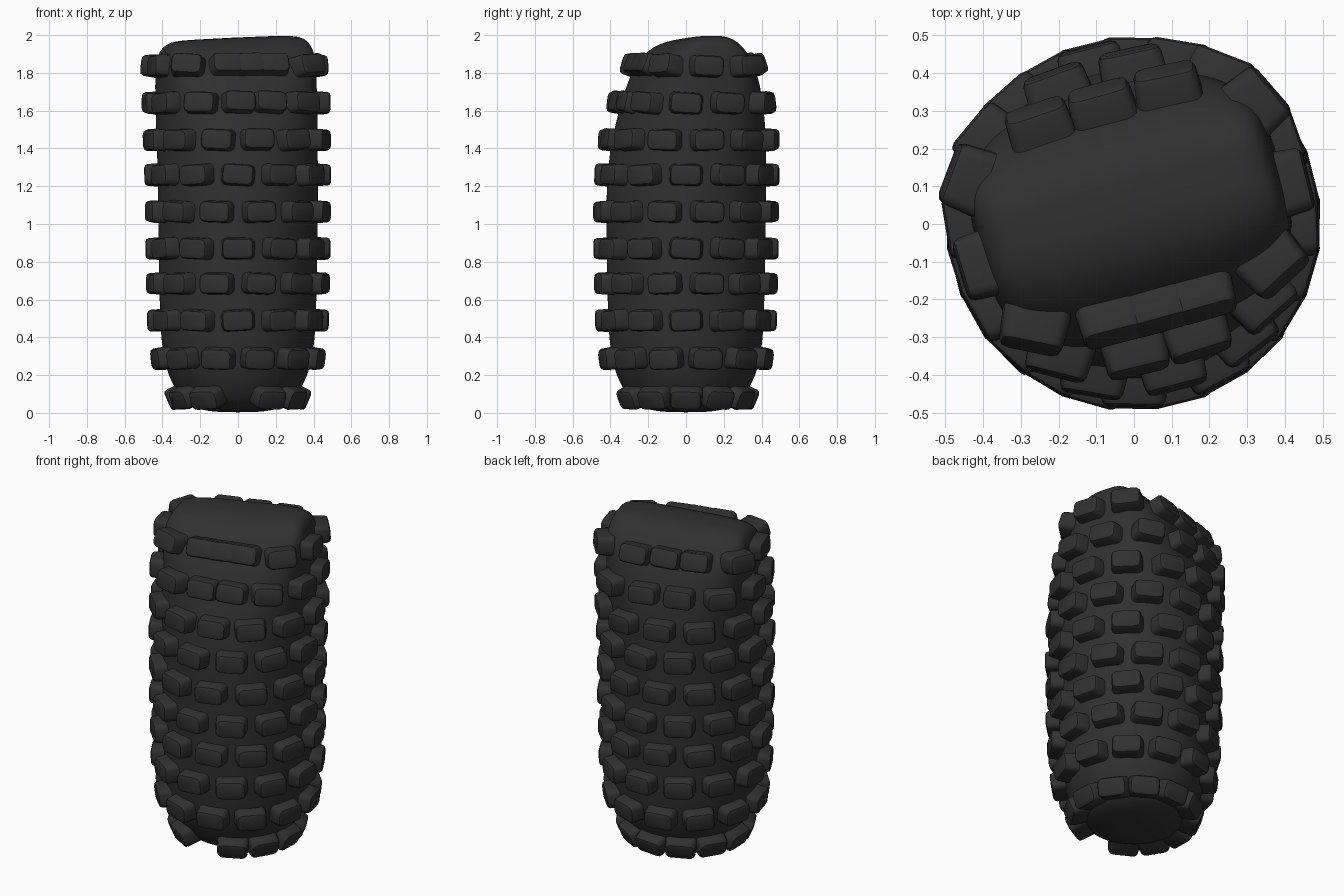
import bpy, bmesh, math, random
from mathutils import Vector, Matrix
from mathutils.bvhtree import BVHTree

random.seed(4)
if "Cube" in bpy.data.objects:
    bpy.data.objects.remove(bpy.data.objects["Cube"], do_unlink=True)

rubber = bpy.data.materials.new("dark_rubber")
rubber.use_nodes = True
COLOUR = (0.03, 0.03, 0.03, 1)
rubber.diffuse_color = COLOUR
rubber.node_tree.nodes["Principled BSDF"].inputs["Base Color"].default_value = COLOUR


def finish(bm, name, angle):
    bmesh.ops.recalc_face_normals(bm, faces=bm.faces)
    mesh = bpy.data.meshes.new(name)
    bm.to_mesh(mesh)
    bm.free()
    obj = bpy.data.objects.new(name, mesh)
    bpy.context.collection.objects.link(obj)
    mesh.materials.append(rubber)
    bpy.ops.object.select_all(action='DESELECT')
    obj.select_set(True)
    bpy.context.view_layer.objects.active = obj
    bpy.ops.object.shade_smooth_by_angle(angle=math.radians(angle))
    return obj


# Body: round below, turning into a slanted wedge at the top
# (height, half length, front edge, back edge, squareness)
SECTIONS = [
    (0.003, 0.10, -0.10, 0.10, 2), (0.015, 0.20, -0.20, 0.20, 2),
    (0.045, 0.275, -0.275, 0.275, 2), (0.10, 0.32, -0.32, 0.32, 2),
    (0.20, 0.37, -0.37, 0.37, 2), (0.30, 0.40, -0.40, 0.40, 2),
    (0.50, 0.415, -0.415, 0.415, 2), (0.80, 0.42, -0.42, 0.42, 2),
    (1.10, 0.425, -0.425, 0.425, 2), (1.30, 0.425, -0.415, 0.425, 2),
    (1.45, 0.425, -0.385, 0.42, 2.2), (1.60, 0.42, -0.335, 0.395, 2.6),
    (1.73, 0.415, -0.28, 0.36, 3.2), (1.83, 0.41, -0.225, 0.315, 4),
    (1.90, 0.405, -0.17, 0.265, 4.5), (1.95, 0.385, -0.11, 0.215, 4.5),
    (1.978, 0.35, -0.045, 0.165, 4), (1.987, 0.27, 0.015, 0.115, 3),
]
SIDES = 48
TURN = Matrix.Rotation(math.radians(16), 4, 'Z')

bm = bmesh.new()
rings = []
for z, a, v0, v1, n in SECTIONS:
    ring = []
    for i in range(SIDES):
        t = 2 * math.pi * i / SIDES
        c, s = math.cos(t), math.sin(t)
        u = a * math.copysign(abs(c) ** (2 / n), c)
        v = (v0 + v1) / 2 + (v1 - v0) / 2 * math.copysign(abs(s) ** (2 / n), s)
        lean = 0.045 * u * min(1, max(0, (z - 1.7) / 0.25))
        ring.append(bm.verts.new(TURN @ Vector((u, v, z + lean))))
    rings.append(ring)
for low, high in zip(rings, rings[1:]):
    for i in range(SIDES):
        j = (i + 1) % SIDES
        bm.faces.new((low[i], low[j], high[j], high[i]))
bm.faces.new(rings[0])
bm.faces.new(rings[-1])
body = finish(bm, "body", 60)
smooth = body.modifiers.new("smooth", 'SUBSURF')
smooth.levels = smooth.render_levels = 1
surface = BVHTree.FromObject(body, bpy.context.evaluated_depsgraph_get())


# Tread blocks: rounded bricks seated on the body
def add_block(bm, matrix):
    part = bmesh.new()
    bmesh.ops.create_cube(part, size=1)
    for v in part.verts:
        taper = 0.92 if v.co.z > 0 else 1
        v.co = Vector((v.co.x * 0.18 * taper, v.co.y * 0.118 * taper, v.co.z * 0.10))
    upright = [e for e in part.edges if abs(e.verts[0].co.z - e.verts[1].co.z) > 0.05]
    bmesh.ops.bevel(part, geom=upright, offset=0.03, segments=3,
                    profile=0.5, affect='EDGES')
    rim = [e for e in part.edges if min(v.co.z for v in e.verts) > 0.04]
    bmesh.ops.bevel(part, geom=rim, offset=0.018, segments=2,
                    profile=0.5, affect='EDGES')
    part.transform(matrix)
    temp = bpy.data.meshes.new("temp")
    part.to_mesh(temp)
    part.free()
    bm.from_mesh(temp)
    bpy.data.meshes.remove(temp)


ROWS = [0.09, 0.29, 0.49, 0.685, 0.87, 1.065, 1.26, 1.445, 1.64, 1.835]
for row, z in enumerate(ROWS):
    bm = bmesh.new()
    for k in range(12):
        degrees = 30 * k + (15 if row % 2 else 0)
        if row == 0 and degrees == 270:
            continue  # open gap at the front of the lowest row
        t = math.radians(degrees)
        out = Vector((math.cos(t), math.sin(t), 0))
        hit, normal, _, _ = surface.ray_cast(out * 2 + Vector((0, 0, z)), -out)
        if normal.dot(out) < 0:
            normal = -normal
        facing = Vector((normal.x, normal.y, normal.z * 0.6)).normalized()
        side = Vector((0, 0, 1)).cross(facing).normalized()
        up = facing.cross(side)
        basis = Matrix((side, up, facing)).transposed().to_4x4()
        twist = Matrix.Rotation(math.radians(random.uniform(-4, 4)), 4, 'Z')
        add_block(bm, Matrix.Translation(hit + facing * 0.02) @ basis @ twist)
    finish(bm, f"tread_row_{row + 1}", 35)
